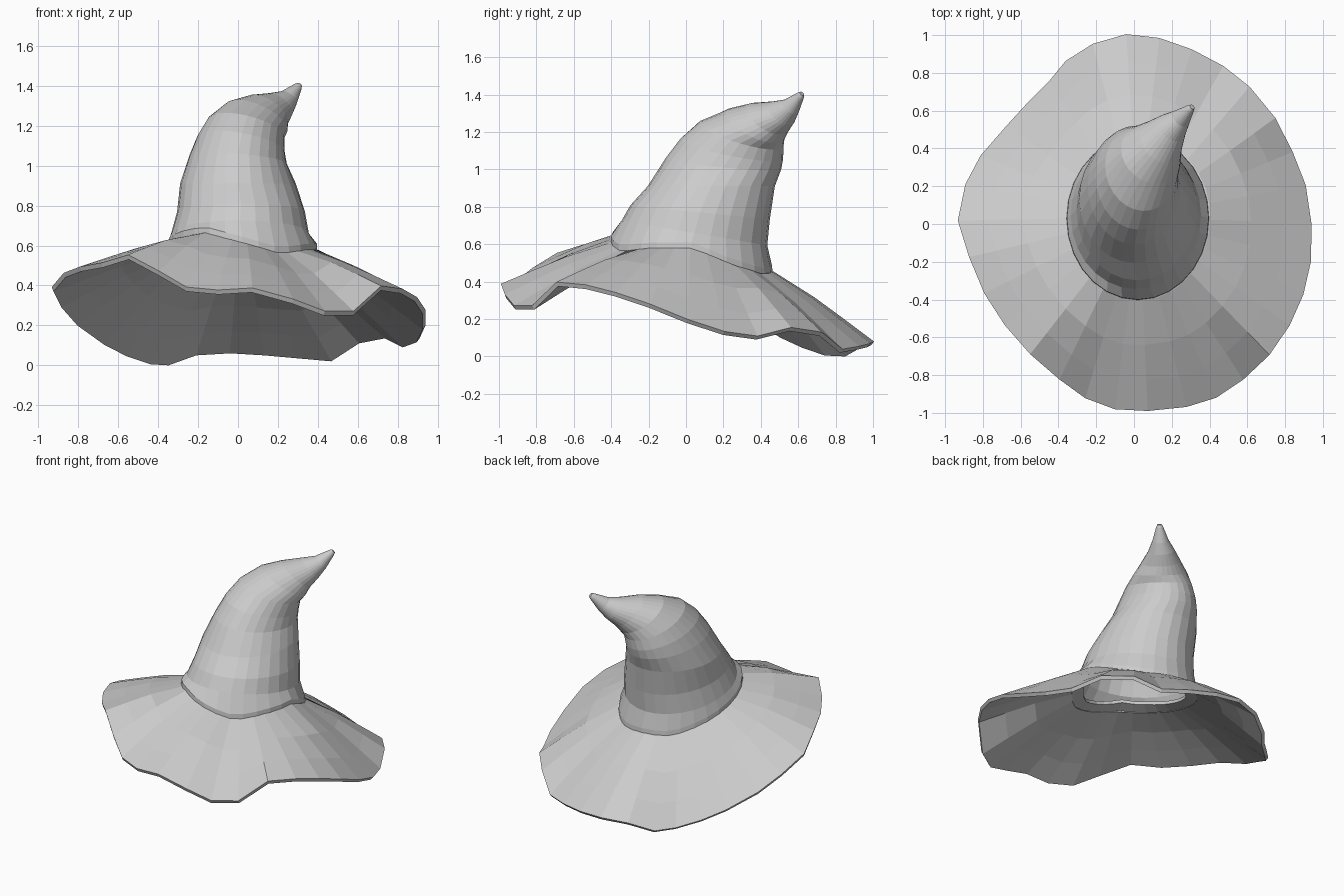
import bpy, bmesh, math
from mathutils import Vector

if "Cube" in bpy.data.objects:
    bpy.data.objects.remove(bpy.data.objects["Cube"])

# Height of the wavy seam between crown and brim, sampled every 30 degrees
SEAM = [.58, .49, .44, .455, .46, .52, .58, .635, .665, .615, .56, .58]
CX, CY, RX, RY = .02, .03, .375, .43


def seam(a, k=1.0):
    """Point on the seam ellipse at angle a, scaled by k."""
    f = (math.degrees(a) % 360) / 30
    i = int(f) % 12
    z = SEAM[i] + (SEAM[(i + 1) % 12] - SEAM[i]) * (f - int(f))
    return Vector((CX + k * RX * math.cos(a), CY + k * RY * math.sin(a), z))


def skin(name, loops, cap=False):
    """Join a stack of equal-length closed loops with quads."""
    bm = bmesh.new()
    rings = [[bm.verts.new(p) for p in loop] for loop in loops]
    n = len(rings[0])
    for a, b in zip(rings, rings[1:]):
        for i in range(n):
            j = (i + 1) % n
            bm.faces.new((a[i], a[j], b[j], b[i]))
    if cap:
        bm.faces.new(rings[-1])
    me = bpy.data.meshes.new(name)
    bm.to_mesh(me)
    bm.free()
    ob = bpy.data.objects.new(name, me)
    bpy.context.collection.objects.link(ob)
    return ob


# Brim: floppy outer edge, counter-clockwise from the right
edge = [(.93, 0, .18), (.90, .20, .115), (.83, .38, .09), (.74, .56, .135),
        (.61, .72, .11), (.47, .83, .02), (.30, .92, .035), (.13, .98, .05),
        (-.04, 1.0, .06), (-.21, .95, .05), (-.35, .86, .0), (-.44, .75, .005),
        (-.56, .63, .045), (-.67, .51, .10), (-.81, .35, .20), (-.89, .20, .29),
        (-.93, .01, .37), (-.87, -.18, .44), (-.79, -.37, .47), (-.68, -.54, .49),
        (-.55, -.69, .53), (-.40, -.82, .45), (-.26, -.92, .37), (-.10, -.98, .355),
        (.07, -.99, .365), (.27, -.97, .31), (.43, -.92, .25), (.58, -.82, .25),
        (.72, -.69, .375), (.82, -.54, .36), (.89, -.38, .32), (.93, -.20, .26)]
outer = [Vector((x * .994, y * .99, z)) for x, y, z in edge]
angles = [math.atan2((p.y - CY) / RY, (p.x - CX) / RX) for p in outer]
inner = [seam(a) - Vector((0, 0, .025)) for a in angles]
loops = []
for t, lift in ((1, 0), (.72, .008), (.4, .014), (0, 0)):
    loops.append([a.lerp(b, t) + Vector((0, 0, lift)) for a, b in zip(inner, outer)])
# hidden inner lip under the crown
loops.append([seam(a, .82) - Vector((0, 0, .01)) for a in angles])
brim = skin("brim", loops)
mod = brim.modifiers.new("thickness", 'SOLIDIFY')
mod.thickness = .025
mod.offset = 1

# Crown: bent cone, each ring is centre, axis direction, radius x, radius y
rings = [((.01, .045, .66), (0, .17, 1), .345, .395),
         ((.015, .075, .77), (0, .10, 1), .32, .375),
         ((0, .135, .91), (0, 0, 1), .29, .34),
         ((0, .20, 1.03), (.08, .10, 1), .245, .31),
         ((.015, .245, 1.11), (.18, .20, 1), .222, .28),
         ((.04, .295, 1.185), (.25, .30, 1), .198, .235),
         ((.09, .37, 1.235), (.45, .50, 1), .17, .173),
         ((.142, .436, 1.27), (.65, .65, 1), .125, .13),
         ((.20, .51, 1.30), (.80, .80, 1), .085, .085),
         ((.25, .56, 1.335), (.80, .80, 1), .052, .052),
         ((.30, .612, 1.395), (.80, .80, 1), .022, .022),
         ((.308, .62, 1.405), (.80, .80, 1), .014, .014)]
N = 28
turn = [2 * math.pi * i / N for i in range(N)]
loops = [[seam(a, 1.01) - Vector((0, 0, .03)) for a in turn],
         [seam(a, 1.0) + Vector((0, 0, .03)) for a in turn]]
for c, axis, rx, ry in rings:
    q = Vector((0, 0, 1)).rotation_difference(Vector(axis))
    loops.append([Vector(c) + q @ Vector((rx * math.cos(a), ry * math.sin(a), 0))
                  for a in turn])
# keep the seam ring below the first crown ring
for low, high in zip(loops[1], loops[2]):
    low.z = min(low.z, high.z - .02)
crown = skin("crown", loops, cap=True)
